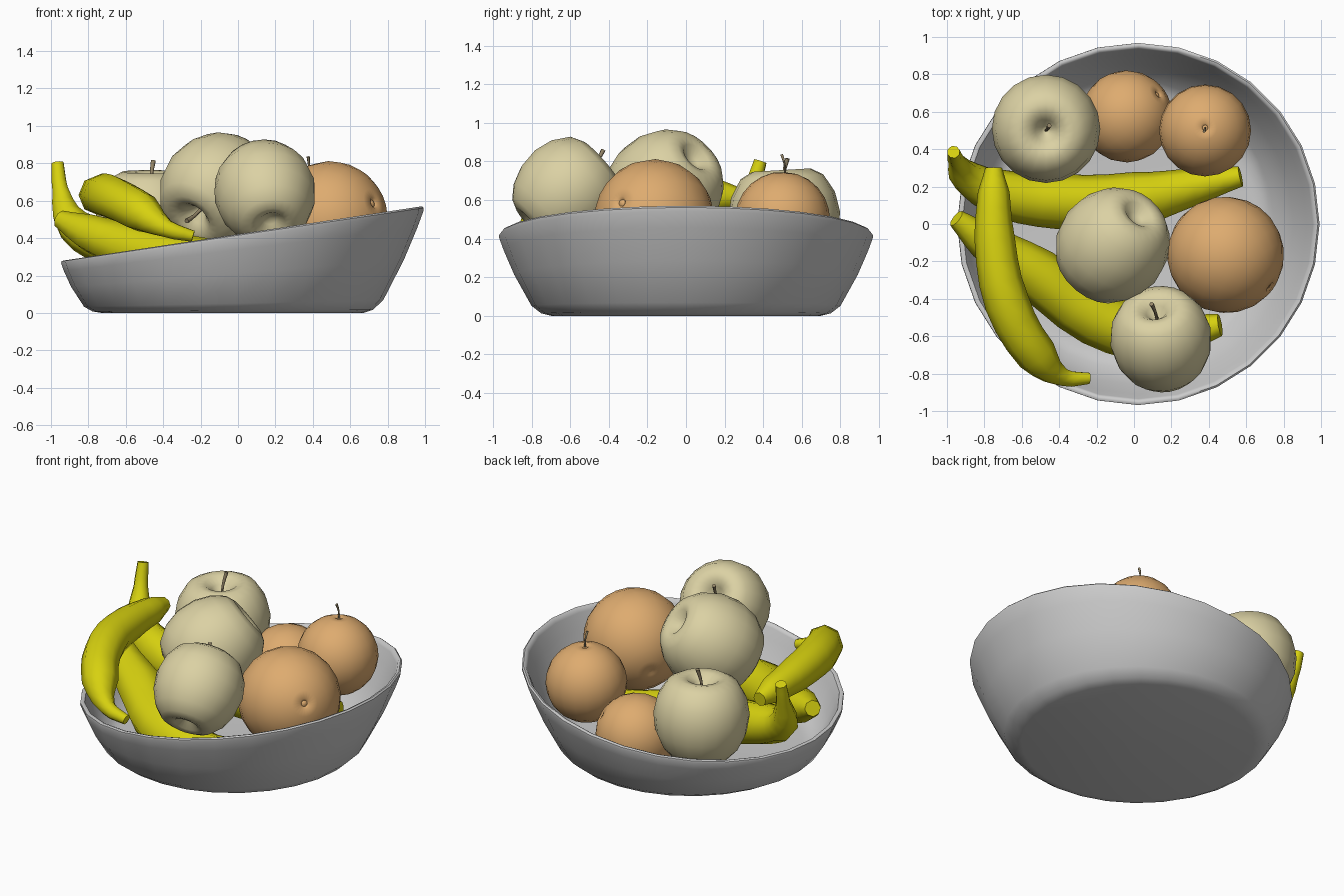
import bpy, bmesh, math
from mathutils import Vector

if "Cube" in bpy.data.objects:
    bpy.data.objects.remove(bpy.data.objects["Cube"])


def material(name, rgb):
    m = bpy.data.materials.new(name)
    m.diffuse_color = (*rgb, 1)
    m.use_nodes = True
    m.node_tree.nodes["Principled BSDF"].inputs["Base Color"].default_value = m.diffuse_color
    return m


APPLE = material("apple_skin", (0.71, 0.64, 0.37))
ORANGE = material("orange_peel", (0.73, 0.41, 0.16))
BANANA = material("banana_peel", (0.68, 0.64, 0.005))
STEM = material("stem_brown", (0.30, 0.24, 0.14))


def finish(ob, mat, angle=60):
    if mat:
        ob.data.materials.append(mat)
    bpy.ops.object.select_all(action='DESELECT')
    ob.select_set(True)
    bpy.context.view_layer.objects.active = ob
    bpy.ops.object.shade_smooth_by_angle(angle=math.radians(angle))
    return ob


def lathe(name, profile, segs, place, mat=None, angle=60):
    """Revolve (radius, height) pairs; place() maps radius, height, angle to a point."""
    bm = bmesh.new()
    rings = [[bm.verts.new(place(r, h, 2 * math.pi * i / segs)) for i in range(segs)]
             for r, h in profile]
    for a, b in zip(rings, rings[1:]):
        for i in range(segs):
            j = (i + 1) % segs
            bm.faces.new((a[i], a[j], b[j], b[i]))
    bmesh.ops.remove_doubles(bm, verts=bm.verts, dist=1e-5)
    bmesh.ops.recalc_face_normals(bm, faces=bm.faces)
    me = bpy.data.meshes.new(name)
    bm.to_mesh(me)
    bm.free()
    ob = bpy.data.objects.new(name, me)
    bpy.context.collection.objects.link(ob)
    return finish(ob, mat, angle)


def tube(name, points, mat, bevel_res=2, steps=3):
    """Smooth tapered tube through (x, y, z, radius) points."""
    cu = bpy.data.curves.new(name, 'CURVE')
    cu.dimensions = '3D'
    cu.bevel_depth = 1
    cu.bevel_resolution = bevel_res
    cu.resolution_u = steps
    cu.use_fill_caps = True
    sp = cu.splines.new('BEZIER')
    sp.bezier_points.add(len(points) - 1)
    for bp, (x, y, z, r) in zip(sp.bezier_points, points):
        bp.co = (x, y, z)
        bp.radius = r
        bp.handle_left_type = bp.handle_right_type = 'AUTO'
    ob = bpy.data.objects.new(name, cu)
    bpy.context.collection.objects.link(ob)
    bpy.ops.object.select_all(action='DESELECT')
    ob.select_set(True)
    bpy.context.view_layer.objects.active = ob
    bpy.ops.object.convert(target='MESH')
    return finish(bpy.context.view_layer.objects.active, mat)


def fruit(name, profile, centre, radius, axis, mat, stem=None, segs=20):
    """Revolved fruit whose stem end points along axis."""
    q = Vector(axis).to_track_quat('Z', 'Y')
    c = Vector(centre)
    lathe(name, profile, segs, lambda r, h, t: c + radius * (
        q @ Vector((r * math.cos(t), r * math.sin(t), h))), mat, 75)
    if stem:
        pts = [(*(c + radius * (q @ Vector(p[:3]))), p[3] * radius) for p in stem]
        tube(name + "_stem", pts, STEM, 1, 2)


# Bowl with a slanted rim: low on the left, high on the right
def bowl_point(r, h, t):
    return (-0.03 + 0.055 * h + r * math.cos(t), r * math.sin(t),
            h * (0.425 + 0.145 * math.cos(t)))


lathe("bowl", [(0, 0), (0.70, 0), (0.75, 0.03), (0.80, 0.12), (0.89, 0.5), (0.945, 0.8),
               (0.968, 0.95), (0.968, 0.985), (0.958, 1), (0.943, 0.99), (0.935, 0.95),
               (0.91, 0.8), (0.855, 0.5), (0.77, 0.16), (0.72, 0.09), (0.67, 0.07),
               (0, 0.07)], 28, bowl_point, None, 50)

# Apples
APPLE_PROFILE = [(0, 0.52), (0.08, 0.56), (0.2, 0.73), (0.34, 0.85), (0.52, 0.88),
                 (0.74, 0.76), (0.93, 0.44), (1, 0.08), (0.95, -0.3), (0.8, -0.63),
                 (0.6, -0.85), (0.42, -0.92), (0.28, -0.89), (0.14, -0.76), (0, -0.72)]
APPLE_STEM = [(0, 0, 0.5, 0.03), (0.02, 0.03, 0.8, 0.03), (0.06, 0.12, 1.08, 0.045)]
fruit("apple_back", APPLE_PROFILE, (-0.47, 0.51, 0.50), 0.29, (0, -0.06, 1), APPLE, APPLE_STEM)
fruit("apple_middle", APPLE_PROFILE, (-0.11, -0.11, 0.66), 0.30, (-0.5, -0.6, -0.6),
      APPLE, APPLE_STEM)
fruit("apple_front", APPLE_PROFILE, (0.145, -0.62, 0.64), 0.272, (-0.13, 0.72, 0.65),
      APPLE, APPLE_STEM)

# Oranges: spheres with a small navel at each end
ORANGE_PROFILE = [(0, 0.97), (0.03, 0.965), (0.06, 0.945), (0.1, 0.985)]
ORANGE_PROFILE += [(math.sin(a), math.cos(a)) for a in
                   (math.pi * i / 12 for i in range(1, 12))]
ORANGE_PROFILE += [(0.08, -0.98), (0.04, -0.96), (0, -0.97)]
ORANGE_STEM = [(0, 0, 0.95, 0.025), (0, 0.02, 1.15, 0.022), (0.02, 0.1, 1.36, 0.035)]
fruit("orange_large", ORANGE_PROFILE, (0.49, -0.165, 0.50), 0.312, (0.24, -0.175, 0.09), ORANGE)
fruit("orange_back", ORANGE_PROFILE, (-0.04, 0.575, 0.30), 0.246, (0.17, 0.12, 0.12), ORANGE)
fruit("orange_right", ORANGE_PROFILE, (0.38, 0.50, 0.50), 0.246, (0, 0.06, 1), ORANGE, ORANGE_STEM)

# Bananas
tube("banana_back", [(-0.965, 0.385, 0.80, 0.035), (-0.95, 0.34, 0.66, 0.045),
                     (-0.88, 0.24, 0.47, 0.095), (-0.70, 0.16, 0.38, 0.13),
                     (-0.40, 0.12, 0.31, 0.148), (0.0, 0.13, 0.26, 0.148),
                     (0.32, 0.20, 0.25, 0.10), (0.57, 0.255, 0.28, 0.055)], BANANA)
tube("banana_front", [(-0.95, 0.03, 0.50, 0.05), (-0.80, -0.09, 0.43, 0.10),
                      (-0.52, -0.27, 0.33, 0.145), (-0.20, -0.50, 0.25, 0.155),
                      (0.12, -0.60, 0.22, 0.14), (0.46, -0.54, 0.28, 0.06)], BANANA)
tube("banana_top", [(-0.75, 0.30, 0.61, 0.045), (-0.75, 0.17, 0.62, 0.085),
                    (-0.745, -0.08, 0.63, 0.108), (-0.68, -0.42, 0.62, 0.12),
                    (-0.52, -0.70, 0.54, 0.11), (-0.38, -0.82, 0.45, 0.05),
                    (-0.24, -0.825, 0.41, 0.032)], BANANA)
